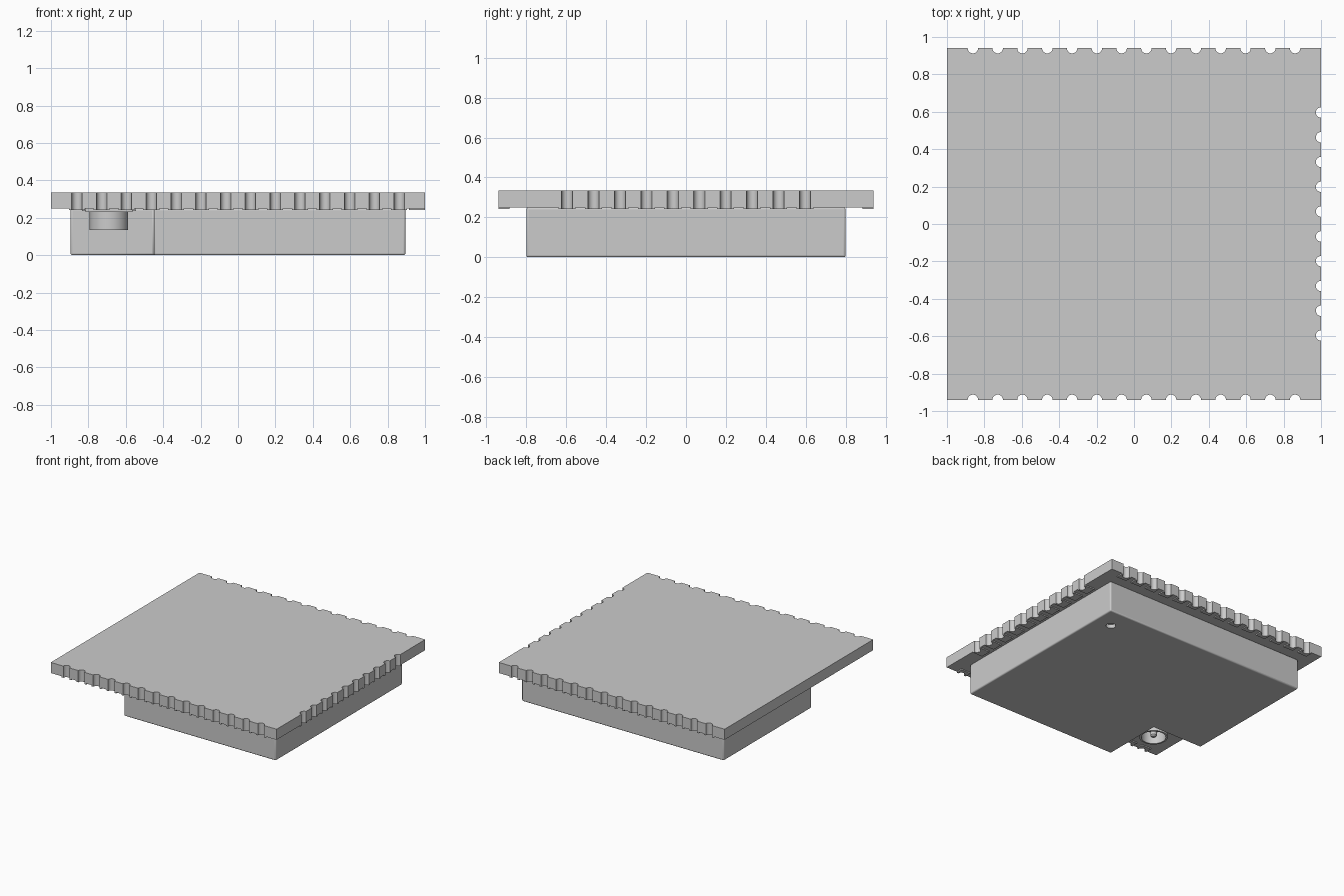
import bpy, bmesh, math
from mathutils import Matrix, Vector

cube = bpy.data.objects.get("Cube")
if cube:
    bpy.data.objects.remove(cube)

grey = bpy.data.materials.new("light grey")
grey.use_nodes = True
grey.diffuse_color = (0.6, 0.6, 0.6, 1)
grey.node_tree.nodes["Principled BSDF"].inputs["Base Color"].default_value = (0.6, 0.6, 0.6, 1)


def finish(name, bm):
    bmesh.ops.recalc_face_normals(bm, faces=bm.faces)
    mesh = bpy.data.meshes.new(name)
    bm.to_mesh(mesh)
    bm.free()
    obj = bpy.data.objects.new(name, mesh)
    bpy.context.collection.objects.link(obj)
    mesh.materials.append(grey)
    return obj


def smooth(obj):
    bpy.ops.object.select_all(action='DESELECT')
    obj.select_set(True)
    bpy.context.view_layer.objects.active = obj
    bpy.ops.object.shade_smooth_by_angle(angle=math.radians(30))


def prism(name, outline, z0, z1):
    bm = bmesh.new()
    face = bm.faces.new([bm.verts.new((x, y, z0)) for x, y in outline])
    ext = bmesh.ops.extrude_face_region(bm, geom=[face])
    top = [v for v in ext["geom"] if isinstance(v, bmesh.types.BMVert)]
    bmesh.ops.translate(bm, verts=top, vec=(0, 0, z1 - z0))
    return finish(name, bm)


def lathe(name, profile, centre, steps=40):
    bm = bmesh.new()
    verts = [bm.verts.new((r, 0, z)) for r, z in profile]
    edges = [bm.edges.new(pair) for pair in zip(verts, verts[1:])]
    bmesh.ops.spin(bm, geom=verts + edges, cent=(0, 0, 0), axis=(0, 0, 1),
                   angle=math.tau, steps=steps)
    bmesh.ops.remove_doubles(bm, verts=bm.verts, dist=1e-5)
    bmesh.ops.translate(bm, verts=bm.verts, vec=(*centre, 0))
    obj = finish(name, bm)
    smooth(obj)
    return obj


HALF_X, HALF_Y = 1.0, 0.94
BOARD_Z, TOP_Z = 0.25, 0.335
PITCH, RADIUS = 0.1325, 0.028
row_x = [(i - 6.5) * PITCH for i in range(14)]
row_y = [(i - 4.5) * PITCH for i in range(10)]


def scallop(cx, cy, along, inward, r=RADIUS):
    # half-round bite in an edge, walked in the edge's direction
    centre, a, n = Vector((cx, cy)), Vector(along), Vector(inward)
    angles = [math.pi * k / 10 for k in range(11)]
    return [centre - a * r * math.cos(t) + n * r * math.sin(t) for t in angles]


# circuit board with half-round plated holes on three edges
outline = [(-HALF_X, -HALF_Y)]
for x in row_x:
    outline += scallop(x, -HALF_Y, (1, 0), (0, 1))
outline.append((HALF_X, -HALF_Y))
for y in row_y:
    outline += scallop(HALF_X, y, (0, 1), (-1, 0))
outline.append((HALF_X, HALF_Y))
for x in reversed(row_x):
    outline += scallop(x, HALF_Y, (-1, 0), (0, -1))
outline.append((-HALF_X, HALF_Y))
smooth(prism("circuit_board", outline, BOARD_Z, TOP_Z))


# solder pads under each half-round hole
def pad(name, edge, along, inward, half=0.043, depth=0.055):
    e, a, n = Vector(edge), Vector(along), Vector(inward)
    shape = [e - a * half] + scallop(*edge, along, inward)
    shape += [e + a * half, e + a * half + n * depth, e - a * half + n * depth]
    prism(name, shape, BOARD_Z - 0.009, BOARD_Z)


for x in row_x:
    pad("front_pad", (x, -HALF_Y), (1, 0), (0, 1))
    pad("back_pad", (x, HALF_Y), (-1, 0), (0, -1))
for y in row_y:
    pad("left_pad", (HALF_X, y), (0, 1), (-1, 0), depth=0.085)

# shield can with one corner left out for the connector
can = prism("shield_can", [(-0.45, -0.8), (0.895, -0.8), (0.895, 0.8), (-0.895, 0.8),
                           (-0.895, -0.31), (-0.45, -0.31)], 0, BOARD_Z)
bevel = can.modifiers.new("soft_edges", 'BEVEL')
bevel.width, bevel.segments = 0.01, 3
bevel.limit_method = 'ANGLE'

# small marker hole in the can
bm = bmesh.new()
bmesh.ops.create_cone(bm, cap_ends=True, segments=32, radius1=0.036, radius2=0.036, depth=0.06,
                      matrix=Matrix.Translation((0.75, 0.63, 0)))
cutter = finish("marker_hole_cutter", bm)
cutter.hide_render = True
cutter.hide_set(True)
hole = can.modifiers.new("marker_hole", 'BOOLEAN')
hole.object = cutter
hole.operation = 'DIFFERENCE'
smooth(can)

# coaxial connector: base with side lugs, hollow barrel and centre pin
CX, CY = -0.69, -0.6
prism("connector_base", [(CX + sx * 0.125, CY + sy * 0.125) for sx, sy in
                         ((-1, -1), (1, -1), (1, 1), (-1, 1))], 0.23, BOARD_Z)
for side in (-1, 1):
    prism("connector_lug", [(CX + side * u, CY + v) for u, v in
                            ((0.12, -0.1), (0.145, -0.1), (0.145, 0.1), (0.12, 0.1))],
          0.235, BOARD_Z)
lathe("connector_barrel", [(0.103, 0.232), (0.103, 0.135), (0.09, 0.135), (0.09, 0.232)], (CX, CY))
lathe("connector_pin", [(0.024, 0.232), (0.024, 0.15), (0.016, 0.14), (0, 0.138)], (CX, CY), 20)
